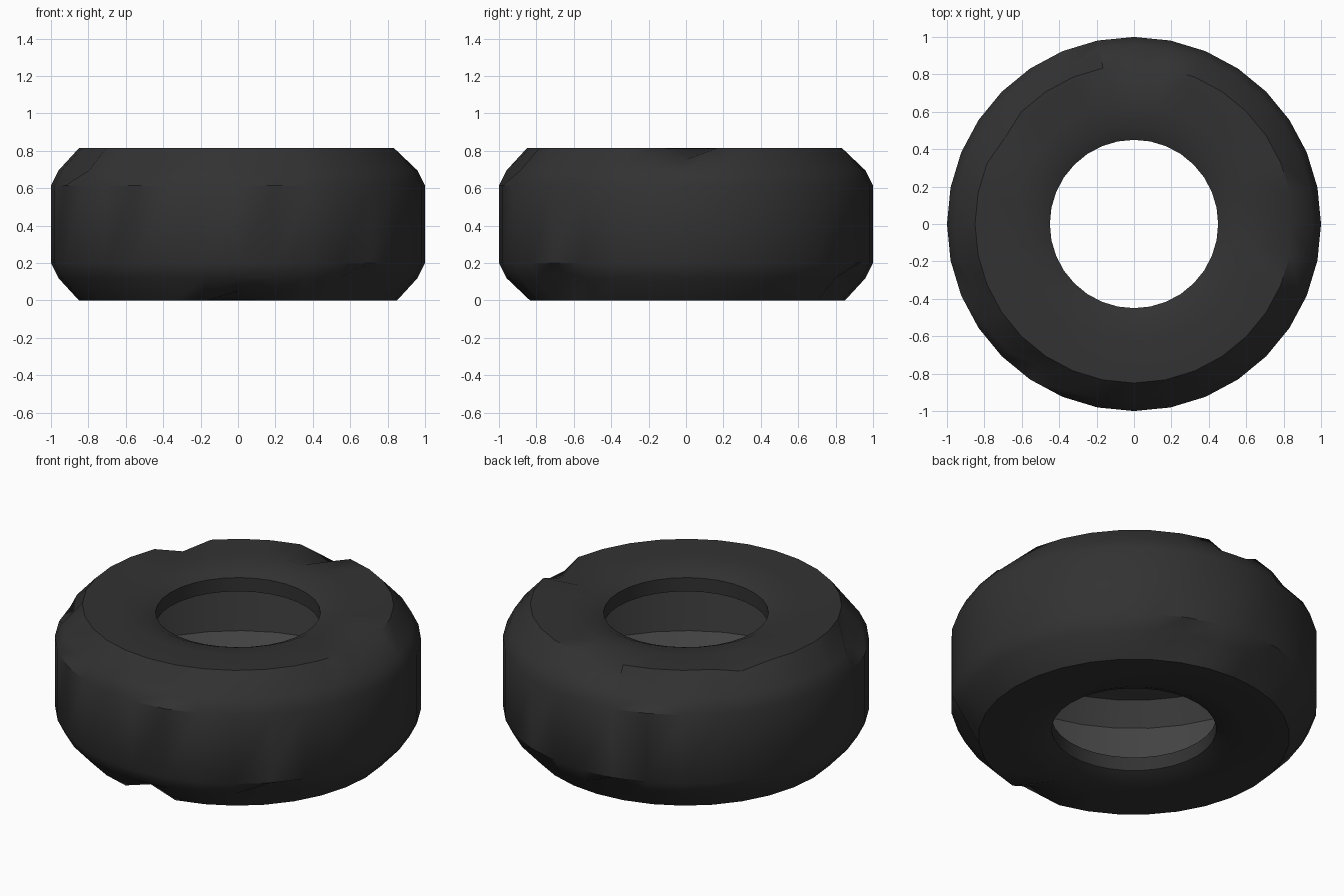
import bpy, bmesh, math

if "Cube" in bpy.data.objects:
    bpy.data.objects.remove(bpy.data.objects["Cube"])

SEG = 32
H = 0.815

# Colours
def material(name, v):
    m = bpy.data.materials.new(name)
    m.diffuse_color = (v, v, v, 1)
    m.use_nodes = True
    m.node_tree.nodes["Principled BSDF"].inputs["Base Color"].default_value = m.diffuse_color
    return m

rubber = material("black_rubber", 0.032)
liner = material("dark_grey_liner", 0.055)

# Lower half of the closed tyre section (radius, height), bead -> tread
outer_half = [(0.45, 0.13), (0.45, 0.047), (0.52, 0.015), (0.64, 0.003),
              (0.85, 0.0), (0.96, 0.12), (1.0, 0.20)]
# Lower half of the hollow inside, tread -> bead
inner_half = [(0.94, 0.22), (0.84, 0.10), (0.64, 0.08)]

def flip(points):
    return [(r, H - z) for r, z in reversed(points)]

profile = outer_half + flip(outer_half) + flip(inner_half[::1])
# walk the cavity from the upper bead, out to the tread, back to the lower bead
profile = outer_half + flip(outer_half) + flip(inner_half) + inner_half
n_outer = len(outer_half) * 2

# Small worn dents: (profile point, angle step, inward pull, vertical pull)
SHOULDER_LO, SIDE_LO = 5, 4
SHOULDER_HI, SIDE_HI = 8, 9
dents = {
    (SIDE_HI, 0): (0.02, -0.06), (SIDE_HI, 8): (0.02, -0.06),
    (SIDE_HI, 13): (0.02, -0.04), (SHOULDER_HI, 10): (0.05, -0.03),
    (SHOULDER_HI, 18): (0.05, -0.03), (SHOULDER_HI, 25): (0.05, -0.03),
    (SHOULDER_HI, 21): (0.05, -0.03), (SIDE_LO, 24): (0.02, 0.05),
    (SHOULDER_LO, 28): (0.05, 0.03), (SHOULDER_LO, 6): (0.05, 0.03),
    (SHOULDER_LO, 9): (0.05, 0.03),
}

# Tyre: revolve the section around the vertical axis
bm = bmesh.new()
rings = []
for s in range(SEG):
    a = 2 * math.pi * s / SEG
    ring = []
    for i, (r, z) in enumerate(profile):
        dr, dz = dents.get((i, s), (0, 0))
        ring.append(bm.verts.new(((r - dr) * math.cos(a), (r - dr) * math.sin(a), z + dz)))
    rings.append(ring)
n = len(profile)
for s in range(SEG):
    a, b = rings[s], rings[(s + 1) % SEG]
    for i in range(n):
        j = (i + 1) % n
        f = bm.faces.new((a[i], b[i], b[j], a[j]))
        f.material_index = 1 if i >= n_outer - 1 else 0
bmesh.ops.recalc_face_normals(bm, faces=bm.faces)

mesh = bpy.data.meshes.new("tyre")
bm.to_mesh(mesh)
bm.free()
mesh.materials.append(rubber)
mesh.materials.append(liner)
tyre = bpy.data.objects.new("tyre", mesh)
bpy.context.collection.objects.link(tyre)
bpy.context.view_layer.objects.active = tyre
tyre.select_set(True)
bpy.ops.object.shade_smooth_by_angle(angle=math.radians(32))
